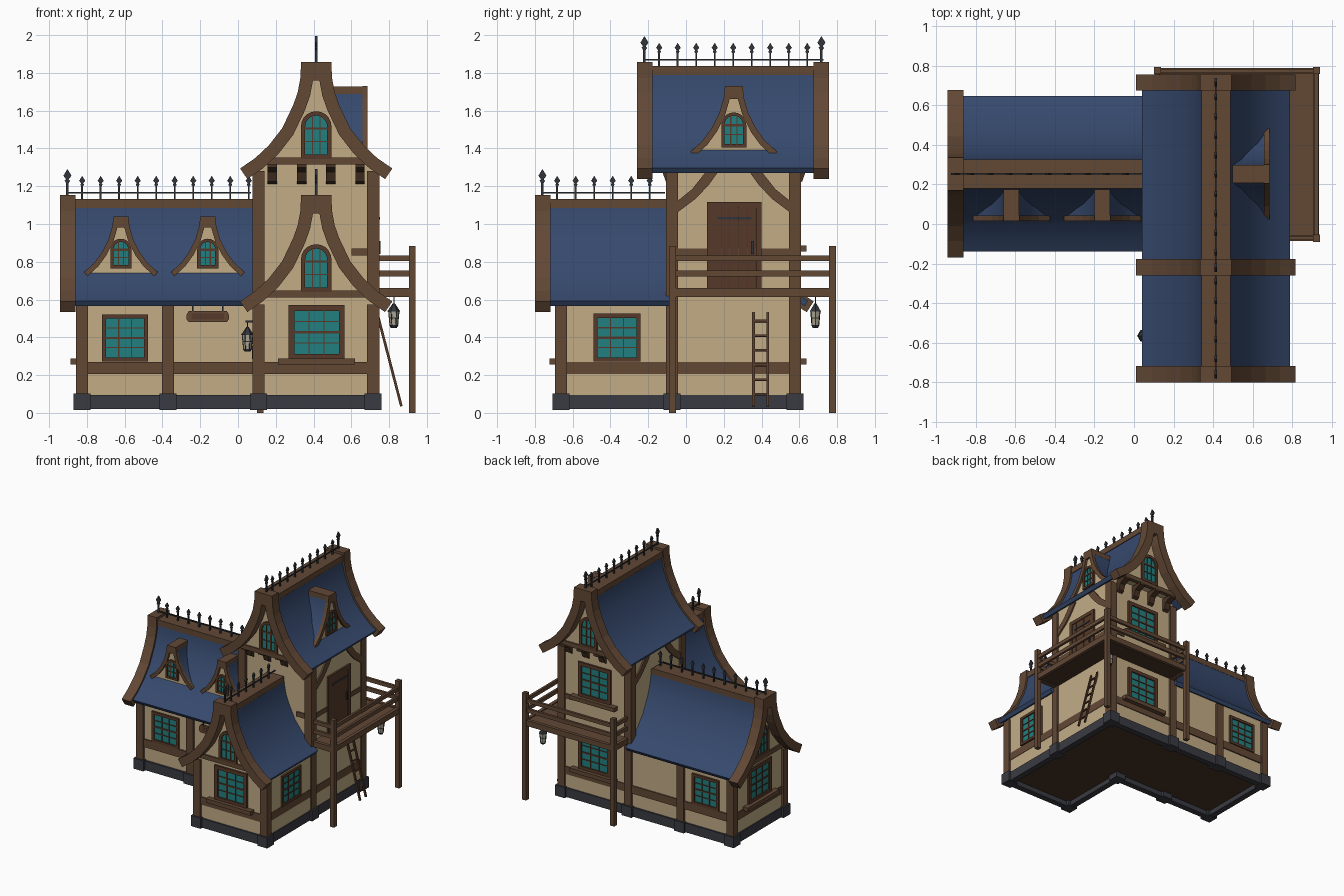
import bpy, bmesh, math
from mathutils import Matrix, Vector

if "Cube" in bpy.data.objects:
    bpy.data.objects.remove(bpy.data.objects["Cube"])

def material(name, r, g, b):
    m = bpy.data.materials.new(name)
    m.diffuse_color = [((c / 255 + .055) / 1.055) ** 2.4 for c in (r, g, b)] + [1]
    m.use_nodes = True
    m.node_tree.nodes["Principled BSDF"].inputs["Base Color"].default_value = m.diffuse_color
    return m

TIMBER = material("timber brown", 98, 72, 53)
TRIM = material("dark trim brown", 86, 58, 41)
DARK = material("shadow brown", 72, 51, 36)
CREAM = material("plaster cream", 194, 172, 134)
BLUE = material("roof blue", 54, 73, 109)
STONE = material("base stone grey", 58, 59, 66)
GLASS = material("window teal", 34, 128, 129)
IRON = material("wrought iron", 48, 51, 56)
LAMP = material("lantern glass", 175, 168, 150)

def at(x, y, z, deg=0):
    return Matrix.Translation((x, y, z)) @ Matrix.Rotation(math.radians(deg), 4, 'Z')

ID = Matrix()

def make(name, verts, faces, mat, T=ID):
    bm = bmesh.new()
    vs = [bm.verts.new(T @ Vector(v)) for v in verts]
    for f in faces:
        bm.faces.new([vs[i] for i in f])
    bmesh.ops.recalc_face_normals(bm, faces=bm.faces)
    me = bpy.data.meshes.new(name)
    bm.to_mesh(me)
    bm.free()
    me.materials.append(mat)
    ob = bpy.data.objects.new(name, me)
    bpy.context.collection.objects.link(ob)
    return ob

def prism(name, pts, y0, y1, mat, T=ID):
    """Outline in local x-z, extruded along local y."""
    n = len(pts)
    verts = [(u, y, w) for y in (y0, y1) for u, w in pts]
    faces = [list(range(n)), list(range(n, 2 * n))]
    faces += [(i, (i + 1) % n, n + (i + 1) % n, n + i) for i in range(n)]
    return make(name, verts, faces, mat, T)

def box(name, x0, x1, y0, y1, z0, z1, mat, T=ID):
    return prism(name, [(x0, z0), (x1, z0), (x1, z1), (x0, z1)], y0, y1, mat, T)

def ring(name, outer, inner, y0, y1, mat, T):
    n = len(outer)
    loops = [(outer, y0), (inner, y0), (inner, y1), (outer, y1)]
    verts = [(u, y, w) for pts, y in loops for u, w in pts]
    faces = [(k * n + i, k * n + (i + 1) % n, (k + 1) % 4 * n + (i + 1) % n, (k + 1) % 4 * n + i)
             for k in range(4) for i in range(n)]
    return make(name, verts, faces, mat, T)

def offset(P, t):
    """Shift a half-gable curve inward by t."""
    out = []
    for i, p in enumerate(P):
        a, b = P[max(i - 1, 0)], P[min(i + 1, len(P) - 1)]
        dx, dz = b[0] - a[0], b[1] - a[1]
        l = math.hypot(dx, dz)
        out.append((p[0] + dz / l * t, p[1] - dx / l * t))
    return out

def sym(half):
    return [(-u, w) for u, w in reversed(half)] + list(half)

def band(outer, inner):
    return sym(outer) + sym(inner)[::-1]

# Windows: local origin at bottom centre, facing local -y
def shape(w, h, arch, z=0):
    r = w / 2
    if not arch:
        return [(-r, z), (r, z), (r, z + h), (-r, z + h)]
    arc = [(r * math.cos(i * math.pi / 10), z + h - r + r * math.sin(i * math.pi / 10)) for i in range(11)]
    return [(-r, z), (r, z)] + arc[:-1] + [(-r, z + h - r)]

def window(name, T, w, h, t=.022, arch=False, sill=False, rows=4):
    iw, ih = w - 2 * t, h - 2 * t
    inner = shape(iw, ih, arch, t)
    ring(name + "_frame", shape(w, h, arch), inner, -.015, .01, TRIM, T)
    prism(name + "_glass", inner, -.004, .005, GLASS, T)
    m = .003
    for u in (-iw / 6, iw / 6):
        top = t + ih - (iw / 2 - math.sqrt(iw * iw / 4 - u * u) if arch else 0)
        box(name + "_mullion", u - m, u + m, -.01, 0, t, top, TRIM, T)
    for i in range(1, rows):
        z = t + ih * i / rows
        k = m * (2 if i == (rows + 1) // 2 else 1)
        box(name + "_bar", -iw / 2, iw / 2, -.01, 0, z - k, z + k, TRIM, T)
    if sill:
        box(name + "_sill", -w * .69, w * .69, -.045, .01, -.028, .005, TIMBER, T)

def door(name, T, w, h):
    ring(name + "_frame", shape(w, h, 0), shape(w - .06, h - .03, 0), -.015, .01, TRIM, T)
    box(name + "_backing", -w / 2 + .02, w / 2 - .02, -.006, .01, 0, h - .02, DARK, T)
    p = (w - .06) / 5
    for i in range(5):
        u = -w / 2 + .03 + i * p
        box(name + "_plank", u + .0015, u + p - .0015, -.011, .01, 0, h - .032, TRIM, T)
    box(name + "_strap", -w * .3, w * .32, -.016, -.01, h * .8, h * .83, IRON, T)
    box(name + "_handle", w * .31, w * .36, -.02, -.01, h * .4, h * .55, IRON, T)

# Gable roofs: local origin at ridge top, ridge along local y
P = [(.08, 0), (.084, -.085), (.098, -.16), (.122, -.228), (.18, -.35), (.25, -.44), (.323, -.508), (.403, -.563)]

def roof(name, T, y0, y1, g0, g1, body, floor, sx, spikes, two_ends):
    W = [(u * sx, w) for u, w in P]
    R = W[:-1] + [(.382 * sx, -.547)]
    top = offset(R, .015)
    top[0] = (top[0][0], -.03)
    slab = prism(name + "_roof", band(top, offset(R[1:], .048)), y0 + .04, y1 - (.04 if two_ends else 0), BLUE, T)
    smooth.append(slab)
    barge = band(W, offset(W[1:], .068))
    for a in [y0] + ([y1 - .082] if two_ends else []):
        prism(name + "_bargeboard", barge, a, a + .082, TIMBER, T)
    box(name + "_ridge_beam", -.074, .074, y0 + .02, y1 - .02, -.068, -.02, TIMBER, T)
    attic = offset(W[1:-1], .03)
    prism(name + "_gable_wall", sym(attic), g0, g1, CREAM, T)
    h = .321 * sx
    prism(name + "_wall", sym([attic[-1], (h, -.575), (h, floor)]), body[0], body[1], CREAM, T)
    # gable tie beam and arched window at each exposed end
    for E in [T @ at(0, g0, 0)] + ([T @ at(0, g1, 0, 180)] if two_ends else []):
        box(name + "_gable_beam", -.28 * sx, .28 * sx, -.012, .02, -.542, -.505, TIMBER, E)
        window(name + "_gable_window", E @ at(0, 0, -.512), .162, .252, .023, True, rows=3)
    # iron ridge cresting
    box(name + "_cresting_bar", -.004, .004, y0 + .04, y1 - .03, .008, .016, IRON, T)
    big = [y0 + .04] + ([y1 - .04] if two_ends else [])
    for y, s in [(b, 1.35) for b in big] + [(y0 + .118 + i * .098, 1) for i in range(spikes)]:
        half = [(.016, .076), (.005, .062), (.011, .056), (.005, .048), (.005, -.02)]
        pts = [(u * s, w * s) for u, w in [(0, .102)] + half + [(-u, w) for u, w in half[::-1]]]
        prism(name + "_finial", pts, -.006, .006, IRON, T @ at(0, y, 0, 90))

smooth = []
CX, CY = .414, .253
roof("tower", at(CX, 0, 1.857), -.26, .757, -.185, .675, (-.085, .593), -1.777, 1, 9, True)
roof("front_wing", at(CX, 0, 1.153), -.8, -.08, -.712, -.08, (-.678, -.05), -1.073, 1, 6, False)
roof("side_wing", at(0, CY, 1.153, -90), -.943, .1, -.868, .1, (-.842, .1), -1.073, 1.05, 10, False)

# Stone base ring around a recessed floor, low timber rail
for x0, x1, y0, y1 in ((.08, .742, -.69, -.64), (.692, .742, -.69, .604), (-.852, .742, .554, .604),
                       (-.852, -.802, -.1, .604), (-.852, .13, -.1, -.05), (.08, .13, -.69, -.05)):
    box("stone_base", x0, x1, y0, y1, .02, .096, STONE)
for x0, x1, y0, y1 in ((.084, .738, -.686, .6), (-.848, .2, -.096, .6)):
    box("floor_underside", x0 + .01, x1 - .01, y0 + .01, y1 - .01, .06, .085, DARK)
    box("low_rail", x0, x1, y0, y1, .206, .27, TIMBER)
box("tower_rail", .6, .741, -.098, .602, .832, .87, TIMBER)

# Corner posts on stone blocks
low = [(.108, -.661), (.716, -.661), (-.826, -.075), (-.826, .577), (-.37, -.075), (-.37, .577)]
high = [(.108, -.075), (.716, -.075), (.108, .577), (.716, .577)]
for x, y in low + high:
    box("post", x - .032, x + .032, y - .032, y + .032, .09, 1.28 if (x, y) in high else .575, TIMBER)
    box("post_block", x - .045, x + .045, y - .045, y + .045, .016, .103, STONE)

# Tower braces and overhang brackets
brace = [(-.30, 1.06), (-.2, 1.135), (-.13, 1.21), (-.08, 1.28), (-.145, 1.28), (-.22, 1.185), (-.30, 1.12)]
for T in (at(.735, CY, 0, 90), at(.093, CY, 0, -90)):
    for s in (1, -1):
        prism("tower_brace", [(u * s, w) for u, w in brace], -.012, .02, TIMBER, T)
for x in (-.232, -.077, .077, .232):
    for y, d in ((-.085, 90), (.593, -90)):
        prism("overhang_bracket", [(0, 1.212), (-.022, 1.225), (-.04, 1.275), (-.098, 1.3), (-.098, 1.32), (0, 1.32)],
              -.025, .025, DARK, at(CX + x, y, 0, d))

# Wall windows and doors
window("front_window", at(.416, -.678, .283), .296, .287, .03, sill=True)
window("side_front_window", at(-.598, -.085, .272), .245, .25)
window("side_back_window", at(-.598, .591, .272, 180), .245, .25)
window("side_end_window", at(-.842, CY, .283, -90), .296, .287, .03, sill=True)
window("right_window", at(.735, -.365, .272, 90), .25, .253)
window("back_lower_window", at(CX, .593, .283, 180), .296, .287, .03, sill=True)
window("back_upper_window", at(CX, .593, .882, 180), .296, .287, .03, sill=True)
door("balcony_door", at(.735, .255, .656, 90), .29, .46)
door("entrance_door", at(.093, -.36, .1, -90), .28, .46)

# Roof dormers
D = [(.04, 0), (.045, -.05), (.065, -.12), (.1, -.19), (.14, -.245), (.195, -.295)]

def dormer(name, T, s):
    Q = [(u * s, w * s) for u, w in D]
    dep = .16 * s
    prism(name + "_bargeboard", band(Q, offset(Q[1:], .028 * s)), 0, .028, TIMBER, T)
    top = offset(Q, .006)
    top[0] = (top[0][0], -.012)
    smooth.append(prism(name + "_roof", band(top, offset(Q[1:], .024 * s)), .015, dep, BLUE, T))
    box(name + "_ridge", -.039 * s, .039 * s, .01, dep, -.035 * s, -.001, TIMBER, T)
    prism(name + "_wall", sym(offset(Q[1:], .015)), .018, dep, CREAM, T)
    window(name + "_window", T @ at(0, .018, -.275 * s), .112 * s, .157 * s, .017, True, rows=3)

for x in (-.62, -.16):
    dormer("side_dormer", at(x, .015, 1.04), 1)
dormer("tower_dormer", at(.686, CY, 1.73, 90), 1.18)

# Wraparound balcony
box("balcony_deck", .73, .925, -.08, .775, .628, .652, TIMBER)
box("balcony_deck_back", .115, .73, .59, .775, .628, .652, TIMBER)
box("balcony_underside", .735, .905, -.06, .755, .622, .63, DARK)
box("balcony_underside_back", .135, .735, .6, .755, .622, .63, DARK)
for x, y in ((.922, .776), (.922, -.072), (.118, .776)):
    box("balcony_post", x - .018, x + .018, y - .018, y + .018, 0, .884, TIMBER)
for z0, z1, r in ((.614, .66, .014), (.723, .755, .01), (.803, .834, .01)):
    box("balcony_rail", .922 - r, .922 + r, -.072, .774, z0, z1, TIMBER)
    box("balcony_rail", .118, .922, .774 - r, .774 + r, z0, z1, TIMBER)
    box("balcony_rail", .73, .922, -.072 - r, -.072 + r, z0, z1, TIMBER)
    box("balcony_rail", .118 - r, .118 + r, .59, .774, z0, z1, TIMBER)

# Leaning ladder
L = Matrix.Translation((.865, .395, .035)) @ Matrix.Rotation(-.254, 4, 'Y')
for y in (-.038, .038):
    box("ladder_rail", -.007, .007, y - .007, y + .007, 0, .515, TRIM, L)
for i in range(6):
    box("ladder_rung", -.005, .005, -.038, .038, .06 + i * .08, .072 + i * .08, TRIM, L)

# Hanging sign board
prism("hanging_sign", [(-.26, .48), (-.06, .48), (-.048, .495), (-.048, .52), (-.06, .54), (-.26, .54),
                       (-.272, .52), (-.272, .495)], -.122, -.104, TIMBER)
box("sign_panel", -.245, -.075, -.125, -.118, .495, .525, TRIM)
for x in (-.24, -.08):
    box("sign_chain", x - .004, x + .004, -.117, -.109, .535, .585, IRON)

# Lanterns
def hexa(name, r0, r1, z0, z1, mat, T):
    v = [(r * math.cos(i * math.pi / 3), r * math.sin(i * math.pi / 3), z) for r, z in ((r0, z0), (r1, z1)) for i in range(6)]
    f = [range(6), range(6, 12)] + [(i, (i + 1) % 6, 6 + (i + 1) % 6, 6 + i) for i in range(6)]
    make(name, v, f, mat, T)

def lantern(T, hang):
    hexa("lantern_base", .016, .024, 0, .014, IRON, T)
    hexa("lantern_glass", .021, .028, .014, .088, LAMP, T)
    hexa("lantern_rim", .034, .03, .088, .096, IRON, T)
    hexa("lantern_cap", .028, .006, .096, .13, IRON, T)
    hexa("lantern_band", .0258, .0264, .05, .055, IRON, T)
    for i in range(6):
        v0 = T @ at(0, 0, 0, 60 * i) @ Matrix.Translation((.021, 0, .014)) @ Matrix.Rotation(.094, 4, 'Y')
        box("lantern_bar", -.002, .002, -.002, .002, 0, .075, IRON, v0)
    box("lantern_hook", -.003, .003, -.003, .003, .128, hang, IRON, T)

lantern(at(.825, .685, .45), .175)
lantern(at(.05, -.565, .325), .16)
box("lantern_arm", .04, .1, -.57, -.56, .478, .488, IRON)

# Smooth the curved roof slopes
for ob in smooth:
    ob.select_set(True)
bpy.context.view_layer.objects.active = smooth[0]
bpy.ops.object.shade_smooth_by_angle(angle=math.radians(30))
